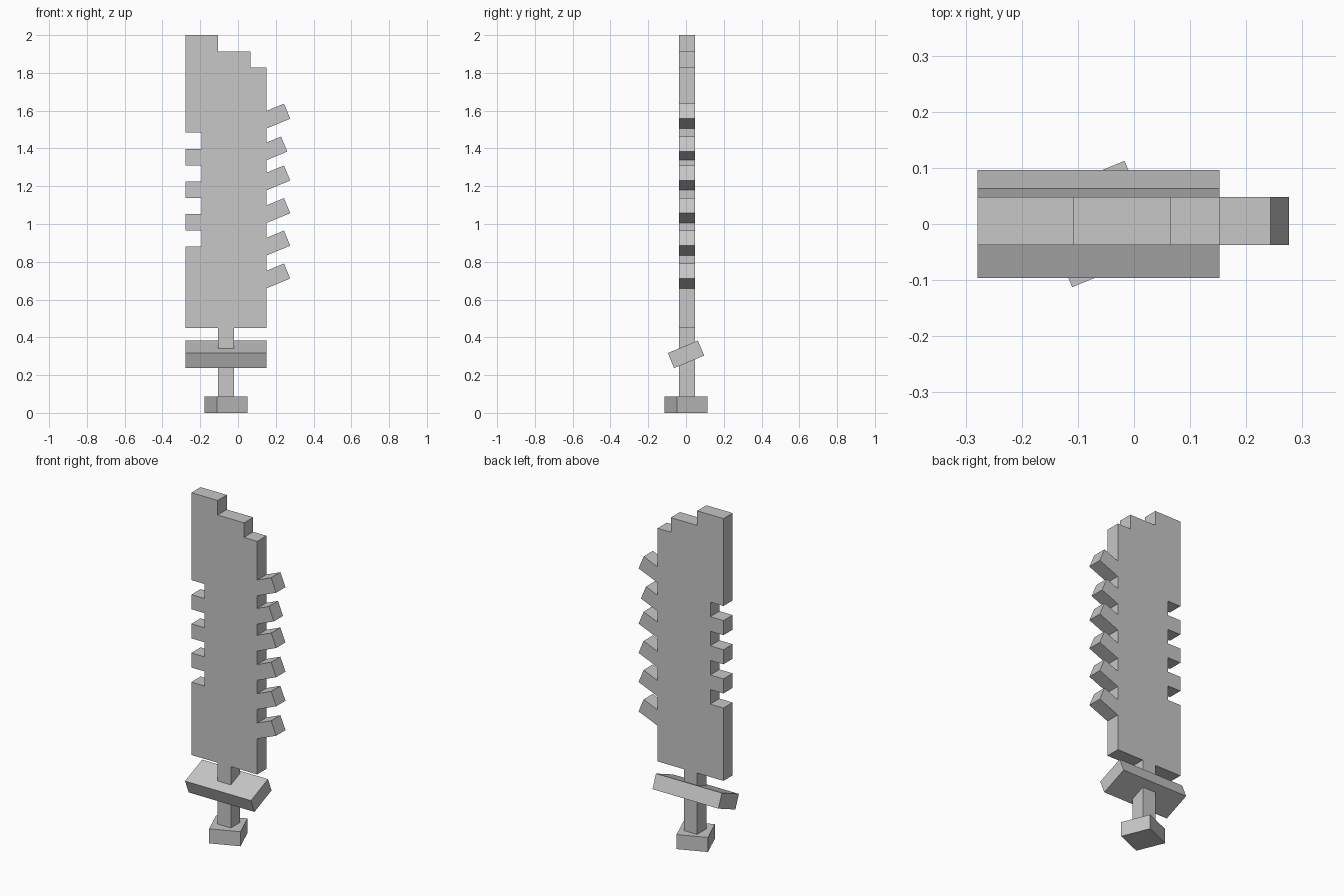
import bpy, bmesh
from math import radians, sin, cos
from mathutils import Matrix, Vector

cube = bpy.data.objects.get("Cube")
if cube:
    bpy.data.objects.remove(cube, do_unlink=True)

U = 0.0862                      # block size everything is built from
LEFT, BOTTOM = -0.279, 0.449    # lower corner of the blade
Y0, Y1 = -0.0375, 0.0485        # blade thickness range
TILT = radians(22.5)

grey = bpy.data.materials.new("light_grey")
grey.use_nodes = True
grey.diffuse_color = (0.57, 0.57, 0.57, 1)
grey.node_tree.nodes["Principled BSDF"].inputs["Base Color"].default_value = grey.diffuse_color


def finish(name, bm):
    bmesh.ops.recalc_face_normals(bm, faces=bm.faces)
    mesh = bpy.data.meshes.new(name)
    bm.to_mesh(mesh)
    bm.free()
    mesh.materials.append(grey)
    obj = bpy.data.objects.new(name, mesh)
    bpy.context.collection.objects.link(obj)
    return obj


def block(name, center, size, axis="Z", angle=0):
    bm = bmesh.new()
    bmesh.ops.create_cube(bm, size=1)
    bm.transform(Matrix.Translation(center) @ Matrix.Rotation(angle, 4, axis)
                 @ Matrix.Diagonal((*size, 1)))
    return finish(name, bm)


def grid(col, row):
    return Vector((LEFT + col * U, BOTTOM + row * U))


# Blade outline, starting along the bottom edge
outline = [grid(0, 0), grid(5, 0)]

# Slanted teeth on the left edge, each (tip x, tip top z), from low to high
edge = LEFT + 5 * U
along = Vector((cos(TILT), sin(TILT)))
down = Vector((sin(TILT), -cos(TILT)))
for x, z in [(0.2435, 0.791), (0.2435, 0.965), (0.2435, 1.137),
             (0.2435, 1.31), (0.228, 1.463), (0.2435, 1.637)]:
    top = Vector((x, z))
    low = top + down * U
    outline += [low - along * ((low.x - edge) / along.x), low,
                top, top - along * ((top.x - edge) / along.x)]

# Stepped tip
outline += [grid(5, 16), grid(4, 16), grid(4, 17), grid(2, 17), grid(2, 18), grid(0, 18)]

# Square notches on the right edge, from high to low
for row in (12, 10, 8, 6):
    outline += [grid(0, row), grid(1, row), grid(1, row - 1), grid(0, row - 1)]

bm = bmesh.new()
face = bm.faces.new([bm.verts.new((p.x, Y0, p.y)) for p in outline])
side = bmesh.ops.extrude_face_region(bm, geom=[face])
bmesh.ops.translate(bm, vec=(0, Y1 - Y0, 0),
                    verts=[v for v in side["geom"] if isinstance(v, bmesh.types.BMVert)])
finish("blade", bm)

# Handle parts
mid_x = LEFT + 2.5 * U
block("grip", (mid_x, (Y0 + Y1) / 2, (U + BOTTOM) / 2), (U, Y1 - Y0, BOTTOM - U))
block("guard", (mid_x, 0, 0.31), (5 * U, 2 * U, U), "X", TILT)
block("pommel", (mid_x, 0, U / 2), (2 * U, 2 * U, U), "Z", TILT)
